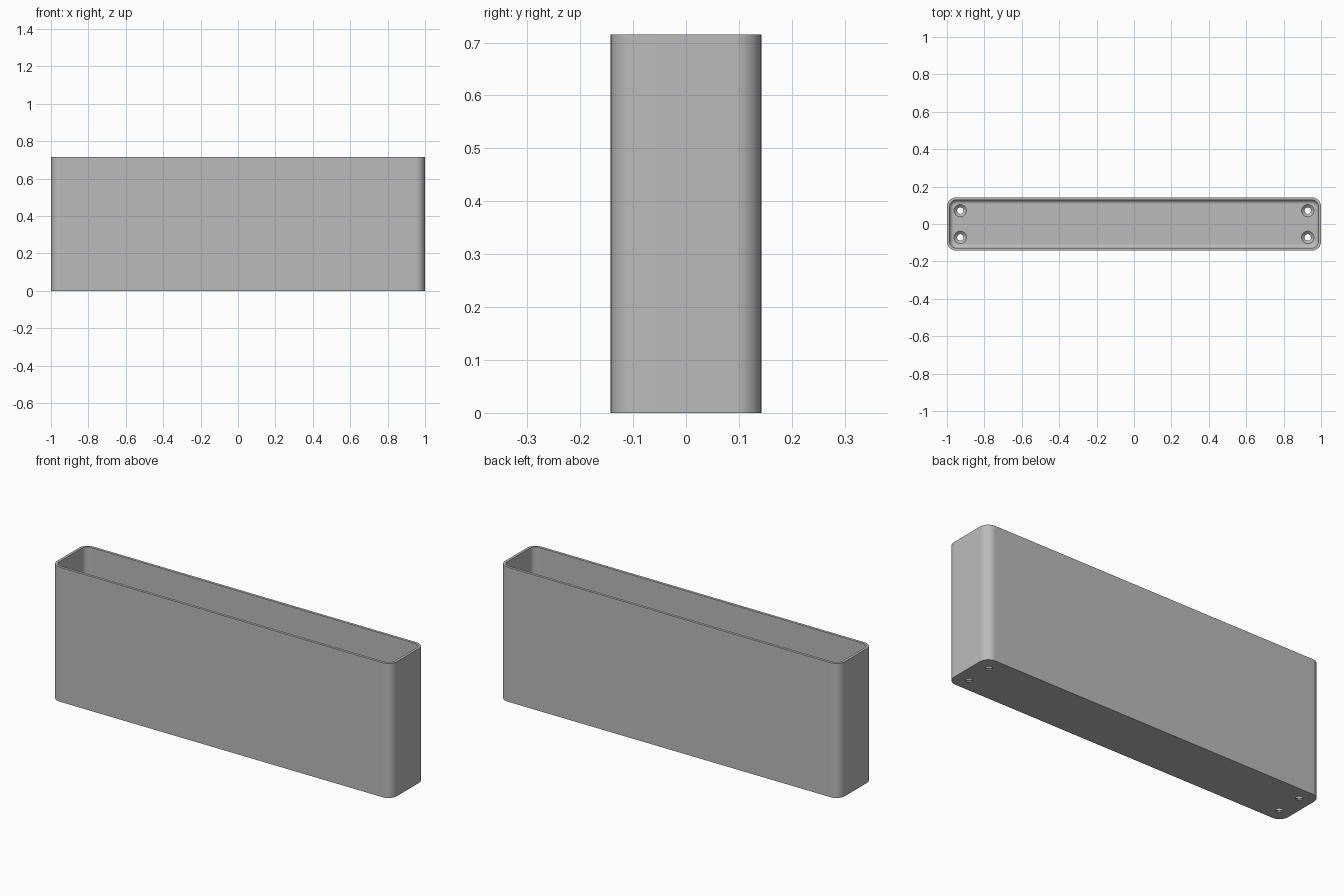
import bpy, bmesh, math
from mathutils import Vector

default = bpy.data.objects.get("Cube")
if default:
    bpy.data.objects.remove(default, do_unlink=True)

HX, HY, H = 1.0, 0.1425, 0.715   # half length, half depth, height
R = 0.05                         # vertical corner radius
WALL, FLOOR, FILLET = 0.014, 0.02, 0.022
HOLE_X, HOLE_Y = 0.929, 0.0715
HOLE_R, SINK_R = 0.017, 0.033

grey = bpy.data.materials.new("plain grey")
grey.use_nodes = True
colour = (0.5, 0.5, 0.5, 1)
grey.diffuse_color = colour
grey.node_tree.nodes["Principled BSDF"].inputs["Base Color"].default_value = colour


def loft(name, rings, mat=None):
    """Skin a list of equal-length point rings and cap both ends."""
    bm = bmesh.new()
    loops = [[bm.verts.new(p) for p in ring] for ring in rings]
    n = len(loops[0])
    for a, b in zip(loops, loops[1:]):
        for i in range(n):
            j = (i + 1) % n
            bm.faces.new((a[i], a[j], b[j], b[i]))
    bm.faces.new(loops[0][::-1])
    bm.faces.new(loops[-1])
    bmesh.ops.recalc_face_normals(bm, faces=bm.faces)
    mesh = bpy.data.meshes.new(name)
    bm.to_mesh(mesh)
    bm.free()
    if mat:
        mesh.materials.append(mat)
    obj = bpy.data.objects.new(name, mesh)
    bpy.context.collection.objects.link(obj)
    return obj


def rounded_ring(inset, z, steps=10):
    """Rounded rectangle, offset inwards from the outer outline."""
    r = max(R - inset, 0.004)
    cx, cy = HX - inset - r, HY - inset - r
    pts = []
    for q, (sx, sy) in enumerate(((1, 1), (-1, 1), (-1, -1), (1, -1))):
        for k in range(steps + 1):
            a = math.pi / 2 * (q + k / steps)
            pts.append(Vector((sx * cx + r * math.cos(a), sy * cy + r * math.sin(a), z)))
    return pts


def circle(x, y, r, z, n=32):
    return [Vector((x + r * math.cos(math.tau * i / n),
                    y + r * math.sin(math.tau * i / n), z)) for i in range(n)]


# Open box: outer wall, flat rim, inner wall, filleted floor
rings = [rounded_ring(0, 0), rounded_ring(0, H), rounded_ring(WALL, H)]
for k in range(9):
    a = math.pi / 2 * k / 8
    rings.append(rounded_ring(WALL + FILLET * (1 - math.cos(a)),
                              FLOOR + FILLET * (1 - math.sin(a))))
box = loft("open_box", rings, grey)

# Countersunk screw holes through the floor
cutters = []
for sx in (-1, 1):
    for sy in (-1, 1):
        x, y = sx * HOLE_X, sy * HOLE_Y
        profile = ((HOLE_R, -0.02), (HOLE_R, 0.006),
                   (SINK_R, FLOOR), (SINK_R, FLOOR + 0.03))
        cutter = loft("screw_hole_cutter", [circle(x, y, r, z) for r, z in profile], grey)
        cutter.hide_render = True
        cutters.append(cutter)
        mod = box.modifiers.new("screw_hole", "BOOLEAN")
        mod.operation, mod.solver, mod.object = "DIFFERENCE", "EXACT", cutter

# Apply the cuts, then smooth the rounded corners only
bpy.ops.object.select_all(action="DESELECT")
box.select_set(True)
bpy.context.view_layer.objects.active = box
for mod in list(box.modifiers):
    bpy.ops.object.modifier_apply(modifier=mod.name)
for cutter in cutters:
    bpy.data.objects.remove(cutter, do_unlink=True)
bpy.ops.object.shade_smooth_by_angle(angle=math.radians(30))
weighted = box.modifiers.new("clean_shading", "WEIGHTED_NORMAL")
weighted.keep_sharp = True
